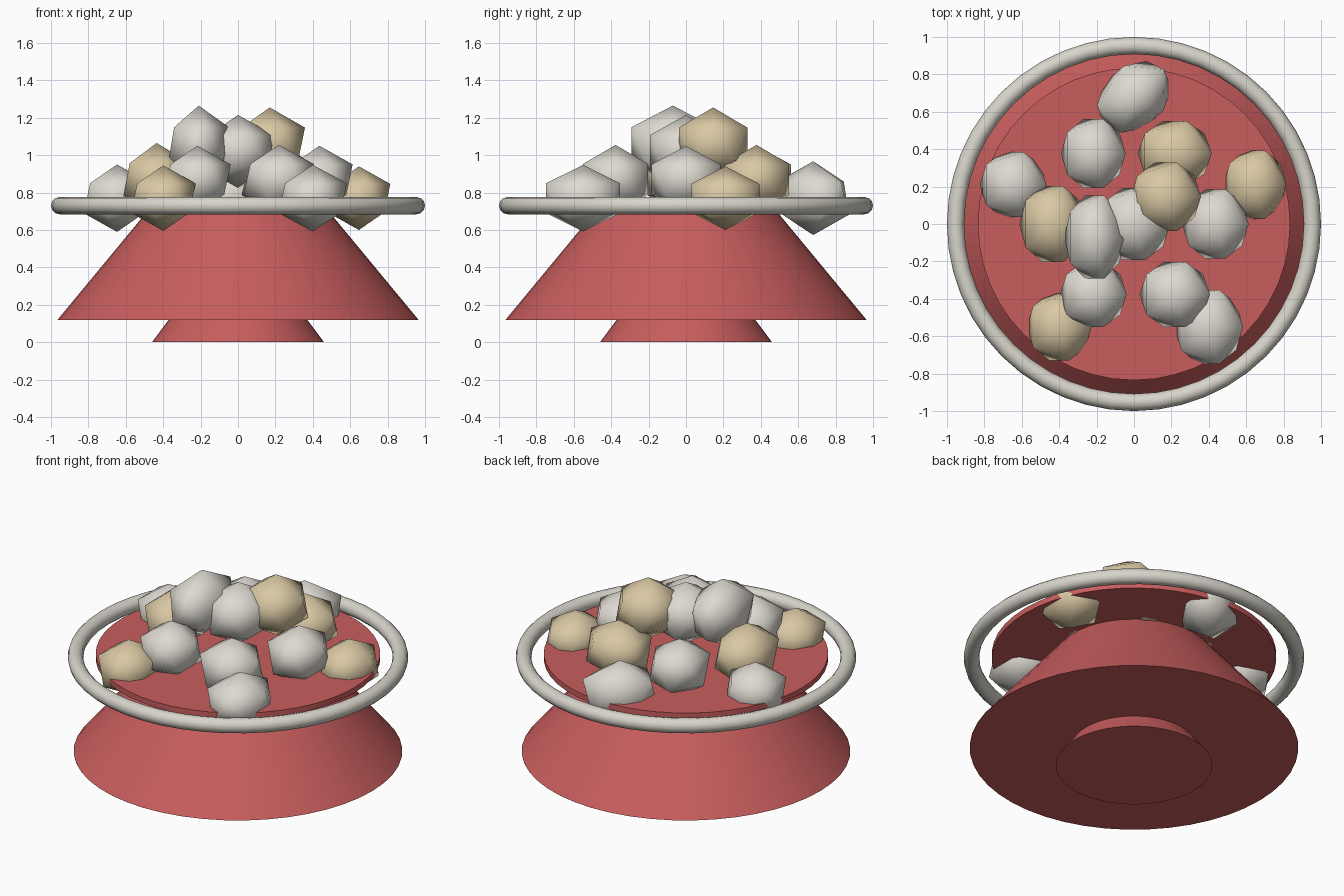
import bpy
import math

cube = bpy.data.objects.get("Cube")
if cube:
    bpy.data.objects.remove(cube)


def make_material(name, rgb):
    mat = bpy.data.materials.new(name)
    mat.use_nodes = True
    mat.diffuse_color = (*rgb, 1)
    mat.node_tree.nodes["Principled BSDF"].inputs["Base Color"].default_value = (*rgb, 1)
    return mat


RED = make_material("bowl red", (0.58, 0.11, 0.11))
GREY = make_material("rim warm grey", (0.68, 0.66, 0.59))
WHITE = make_material("egg white", (0.73, 0.70, 0.64))
CREAM = make_material("egg cream", (0.70, 0.58, 0.37))


def finish(name, mat, angle=None):
    obj = bpy.context.object
    obj.name = name
    obj.data.materials.append(mat)
    if angle is None:
        bpy.ops.object.shade_smooth()
    else:
        bpy.ops.object.shade_smooth_by_angle(angle=math.radians(angle))
    return obj


def frustum(name, mat, r_bottom, r_top, z_bottom, z_top):
    bpy.ops.mesh.primitive_cone_add(
        vertices=48, radius1=r_bottom, radius2=r_top, depth=z_top - z_bottom,
        location=(0, 0, (z_bottom + z_top) / 2))
    return finish(name, mat, 30)


def egg(name, mat, center, half, yaw=0):
    # Twelve-cornered ball; its widest ring is 0.89 of the corner radius
    bpy.ops.mesh.primitive_ico_sphere_add(
        subdivisions=1, radius=1, location=center,
        rotation=(0, 0, math.radians(yaw)))
    bpy.context.object.scale = (half[0] / 0.88, half[1] / 0.88, half[2])
    return finish(name, mat)


# Foot, flared bowl body and the flat tray on top
frustum("foot", RED, 0.46, 0.37, 0, 0.12)
frustum("bowl_body", RED, 0.965, 0.46, 0.12, 0.73)
frustum("tray", RED, 0.835, 0.835, 0.72, 0.755)

# Round rim
bpy.ops.mesh.primitive_torus_add(
    major_radius=0.954, minor_radius=0.046, major_segments=48,
    minor_segments=12, location=(0, 0, 0.73))
finish("rim", GREY)

# Lower ring of five eggs: colour, half sizes, yaw
lower = [
    (CREAM, (0.165, 0.19, 0.17), 0),
    (WHITE, (0.215, 0.165, 0.197), 42),
    (WHITE, (0.175, 0.18, 0.18), 0),
    (CREAM, (0.17, 0.185, 0.175), 0),
    (WHITE, (0.18, 0.205, 0.178), 0),
]
for i, (mat, half, yaw) in enumerate(lower):
    a = math.radians(18 + 72 * i)
    egg(f"lower_egg_{i + 1}", mat,
        (0.68 * math.cos(a), 0.68 * math.sin(a), 0.77), half, yaw)

# Middle ring of six eggs
middle = [
    (WHITE, (0.175, 0.19, 0.18)),
    (CREAM, (0.195, 0.18, 0.185)),
    (WHITE, (0.17, 0.19, 0.18)),
    (CREAM, (0.175, 0.21, 0.195)),
    (WHITE, (0.175, 0.18, 0.18)),
    (WHITE, (0.185, 0.18, 0.185)),
]
for i, (mat, half) in enumerate(middle):
    a = math.radians(60 * i)
    egg(f"middle_egg_{i + 1}", mat,
        (0.435 * math.cos(a), 0.435 * math.sin(a), 0.87), half)

# Three eggs heaped on top
egg("top_egg_centre", WHITE, (0, 0, 1.02), (0.19, 0.2, 0.195))
egg("top_egg_left", CREAM, (0.17, 0.145, 1.06), (0.185, 0.19, 0.195))
egg("top_egg_right", WHITE, (-0.21, -0.07, 1.055), (0.16, 0.23, 0.21))
